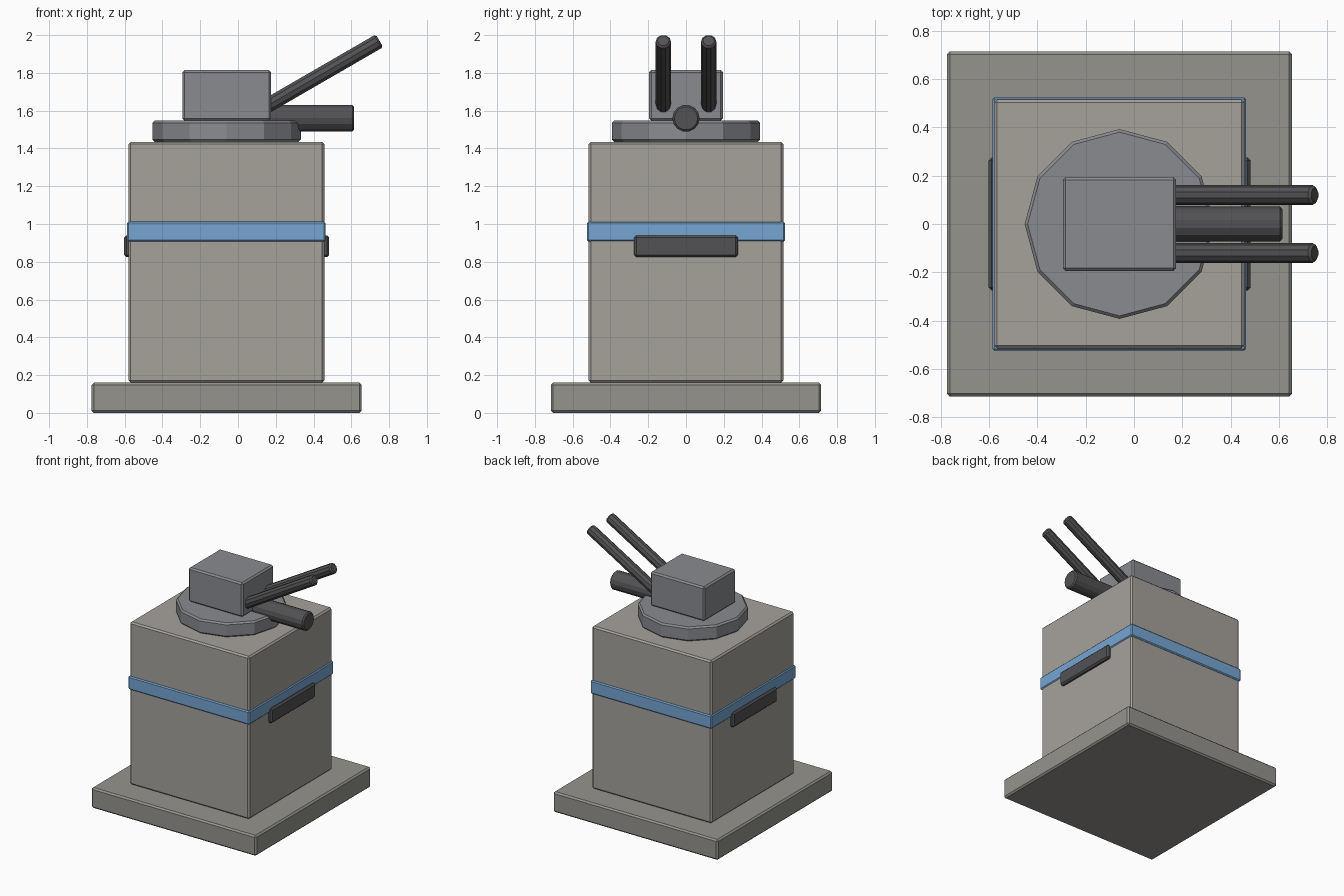
import bpy
from math import pi
from mathutils import Vector, Matrix

if "Cube" in bpy.data.objects:
    bpy.data.objects.remove(bpy.data.objects["Cube"])

CX = -0.06  # vertical axis of the tower


def material(name, rgb):
    m = bpy.data.materials.new(name)
    m.diffuse_color = (*rgb, 1)
    m.use_nodes = True
    m.node_tree.nodes["Principled BSDF"].inputs["Base Color"].default_value = m.diffuse_color
    return m


stone = material("warm_stone", (0.38, 0.36, 0.33))
footing = material("footing_stone", (0.30, 0.295, 0.27))
blue = material("blue", (0.18, 0.38, 0.65))
steel = material("steel", (0.25, 0.26, 0.28))
dark = material("dark_metal", (0.085, 0.085, 0.09))


def finish(name, mat, bevel):
    ob = bpy.context.object
    ob.name = name
    ob.data.materials.append(mat)
    b = ob.modifiers.new("Bevel", 'BEVEL')
    b.width, b.segments = bevel, 1
    b.limit_method, b.angle_limit = 'ANGLE', pi / 4
    return ob


def box(name, x, y, z, mat, bevel=0.012):
    lo, hi = Vector((x[0], y[0], z[0])), Vector((x[1], y[1], z[1]))
    bpy.ops.mesh.primitive_cube_add(size=1)
    bpy.context.object.data.transform(
        Matrix.Translation((lo + hi) / 2) @ Matrix.Diagonal((*(hi - lo), 1)))
    return finish(name, mat, bevel)


def rod(name, start, end, radius, sides, mat, bevel=0.01):
    a, b = Vector(start), Vector(end)
    bpy.ops.mesh.primitive_cylinder_add(vertices=sides, radius=radius, depth=(b - a).length)
    rot = (b - a).to_track_quat('Z', 'Y').to_matrix().to_4x4()
    bpy.context.object.data.transform(
        Matrix.Translation((a + b) / 2) @ rot @ Matrix.Rotation(pi / 2, 4, 'Z'))
    return finish(name, mat, bevel)


# Tower
box("base_slab", (-0.775, 0.655), (-0.715, 0.715), (0, 0.16), footing)
box("tower_body", (-0.58, 0.457), (-0.515, 0.515), (0.16, 1.435), stone)
box("blue_band", (-0.587, 0.464), (-0.525, 0.525), (0.908, 1.012), blue, 0.008)

# Dark slots on the two x faces
for side, name in ((-1, "left_slot"), (1, "right_slot")):
    xs = sorted((CX + side * 0.49, CX + side * 0.543))
    box(name, xs, (-0.275, 0.275), (0.825, 0.94), dark)

# Turret
rod("turntable", (CX, 0, 1.435), (CX, 0, 1.547), 0.393, 12, steel, 0.012)
box("turret_head", (-0.295, 0.175), (-0.195, 0.195), (1.547, 1.815), steel)

# Main barrel and the two raised barrels
rod("main_barrel", (0.12, 0, 1.56), (0.615, 0, 1.56), 0.072, 14, dark)
for y, name in ((-0.12, "front_raised_barrel"), (0.12, "rear_raised_barrel")):
    rod(name, (0.12, y, 1.606), (0.749, y, 1.97), 0.041, 10, dark)
